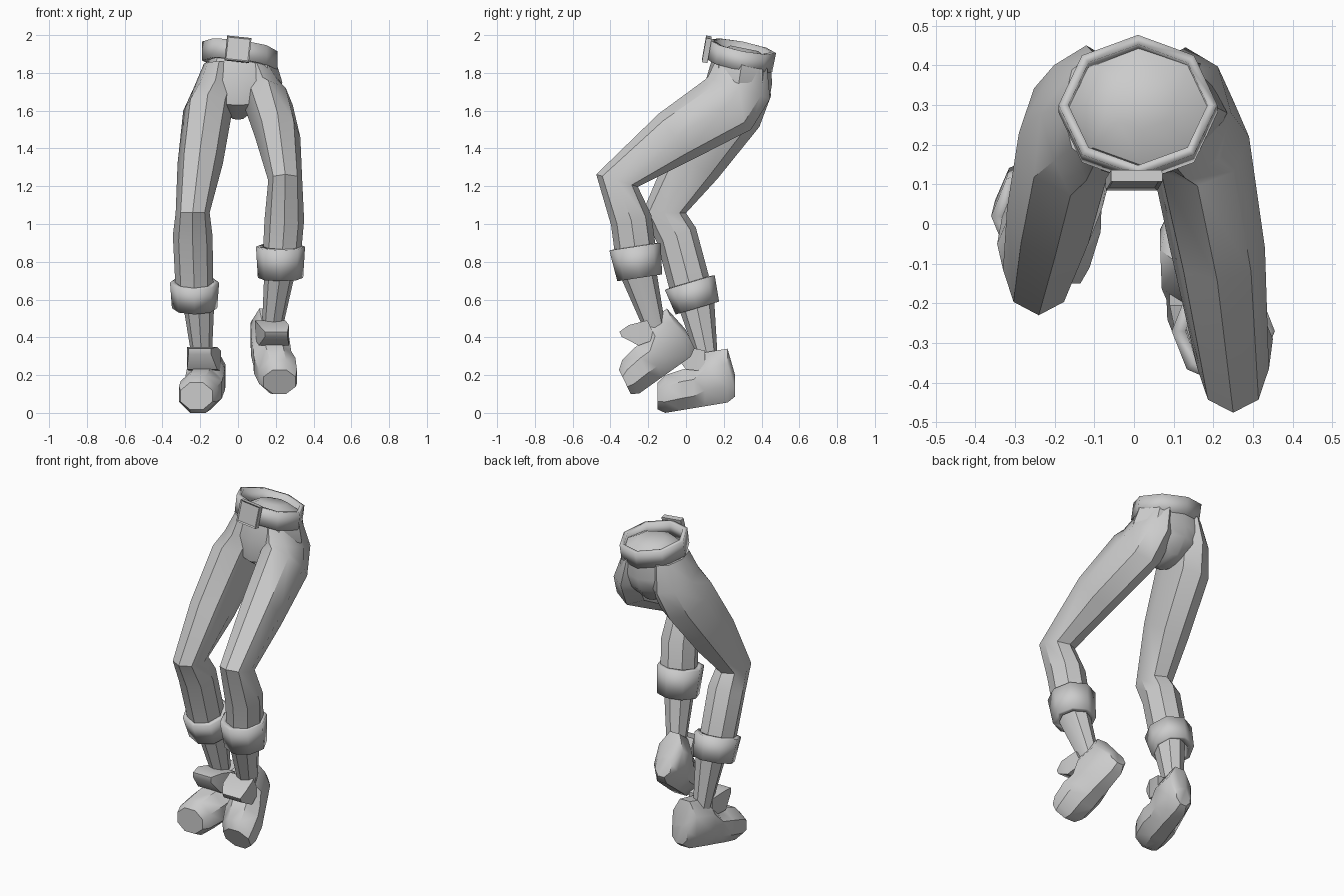
import bpy, bmesh, math
from mathutils import Vector, Matrix

cube = bpy.data.objects.get("Cube")
if cube:
    bpy.data.objects.remove(cube, do_unlink=True)

grey = bpy.data.materials.new("plain_grey")
grey.use_nodes = True
tone = (.6, .6, .6, 1)
grey.diffuse_color = tone
grey.node_tree.nodes["Principled BSDF"].inputs["Base Color"].default_value = tone


def finish(bm, name, wall=None):
    """Turn the mesh into an object; a wall thickness makes it a hollow band."""
    bmesh.ops.recalc_face_normals(bm, faces=bm.faces)
    mesh = bpy.data.meshes.new(name)
    bm.to_mesh(mesh)
    bm.free()
    obj = bpy.data.objects.new(name, mesh)
    obj.data.materials.append(grey)
    bpy.context.collection.objects.link(obj)
    bpy.ops.object.select_all(action="DESELECT")
    obj.select_set(True)
    bpy.context.view_layer.objects.active = obj
    bpy.ops.object.shade_smooth_by_angle(angle=math.radians(40))
    if wall:
        solid = obj.modifiers.new("wall", "SOLIDIFY")
        solid.thickness = wall
        solid.offset = -1


def skin(name, rings, sides=8, turn=0, wall=None, place=None):
    """Skin polygon rings, each given as a centre and two half-axes."""
    bm = bmesh.new()
    grow = 1 / math.cos(math.pi / sides) if turn else 1
    angles = [math.tau * (i + turn) / sides for i in range(sides)]
    loops = [[bm.verts.new(mid + (ahead * math.cos(a) + across * math.sin(a)) * grow)
              for a in angles] for mid, ahead, across in rings]
    for low, high in zip(loops, loops[1:]):
        for i in range(sides):
            j = (i + 1) % sides
            bm.faces.new((low[i], low[j], high[j], high[i]))
    if not wall:
        bm.faces.new(loops[0])
        bm.faces.new(loops[-1])
    if place:
        bm.transform(place)
    finish(bm, name, wall)


def tube(name, path, sizes, roll=0, wall=None):
    """Loft along a path, with a width and a depth at each point."""
    points = [Vector(p) for p in path]
    steps = [(b - a).normalized() for a, b in zip(points, points[1:])]
    rings = []
    for i, (mid, (width, depth)) in enumerate(zip(points, sizes)):
        along = steps[max(i - 1, 0)] + steps[min(i, len(steps) - 1)]
        ahead = Vector((0, -abs(along.z), math.copysign(along.y, along.y * along.z)))
        across = Vector((1, 0, roll)) * width / 2
        rings.append((mid, ahead.normalized() * depth / 2, across))
    skin(name, rings, wall=wall)


# Pelvis with a slightly domed top, and the open belt around it
tube("pelvis",
     [(.02, .31, 1.93), (.02, .3, 1.88), (.01, .28, 1.75), (0, .28, 1.65), (0, .3, 1.57)],
     [(.17, .15), (.35, .31), (.45, .35), (.38, .33), (.08, .15)])
tube("belt", [(.01, .28, 1.84), (.01, .3, 1.94)], [(.4, .36), (.4, .36)],
     roll=-.13, wall=.025)

# Buckle frame with a recessed plate
bm = bmesh.new()
bmesh.ops.create_cube(bm, size=1, matrix=Matrix.Translation((0, .11, 1.925))
                      @ Matrix.Rotation(math.radians(6), 4, "Y")
                      @ Matrix.Rotation(math.radians(-10), 4, "X")
                      @ Matrix.Diagonal((.13, .03, .13, 1)))
front = min(bm.faces, key=lambda face: face.calc_center_median().y)
bmesh.ops.inset_individual(bm, faces=[front], thickness=.01, depth=-.006)
finish(bm, "buckle")

# Trouser legs: waist, hip, buttock, thigh, knee, calf, hem
LEG = [(.16, .28), (.23, .35), (.26, .36), (.24, .3), (.18, .23), (.21, .22), (.2, .22)]
tube("left_trouser_leg",
     [(.1, .29, 1.84), (.13, .28, 1.72), (.16, .22, 1.63), (.21, -.06, 1.46),
      (.25, -.365, 1.23), (.245, -.29, 1.02), (.23, -.26, .8)], LEG)
tube("right_trouser_leg",
     [(-.1, .29, 1.85), (-.12, .28, 1.72), (-.16, .23, 1.6), (-.2, .04, 1.32),
      (-.24, -.115, 1.06), (-.24, -.05, .94), (-.23, .03, .64)], LEG)

# Cuffs
CUFF = [(.24, .24), (.26, .275)]
tube("left_cuff", [(.225, -.245, .715), (.225, -.27, .88)], CUFF, wall=.035)
tube("right_cuff", [(-.23, .06, .555), (-.23, .02, .69)], CUFF, wall=.035)

# Shins below the cuffs
SHIN = [(.17, .2), (.1, .1)]
tube("left_shin", [(.225, -.26, .77), (.175, -.15, .4)], SHIN)
tube("right_shin", [(-.21, .05, .6), (-.19, .12, .26)], SHIN)


def boot(side, sign, place):
    """Boot and tongue, skinned from cross-sections along the foot."""
    def section(y, bottom, top, half):
        mid = Vector((sign * (.19 - y / 5), y, (bottom + top) / 2))
        return mid, Vector((0, 0, (top - bottom) / 2)), Vector((half, 0, 0))

    def sole(y):
        rounding = .025 if abs(y - .055) > .18 else 0
        return (y + .11) / 6 + rounding

    outline = [(-.15, .16, .085), (-.11, .2, .1), (-.02, .23, .11), (.04, .24, .1),
               (.1, .32, .1), (.22, .34, .08), (.26, .2, .05)]
    skin(side + "_boot", [section(y, sole(y), top, half) for y, top, half in outline],
         turn=.5, place=place)
    tongue = [(.1, .22, .33, .08), (0, .23, .35, .08), (-.06, .31, .34, .06)]
    skin(side + "_boot_tongue", [section(*row) for row in tongue],
         sides=4, turn=.5, place=place)


# The right boot stands flat; the left one is lifted with its toe down
boot("right", -1, Matrix.Identity(4))
boot("left", 1, Matrix.Translation((0, -.15, .15))
     @ Matrix.Rotation(math.radians(26), 4, "X"))
